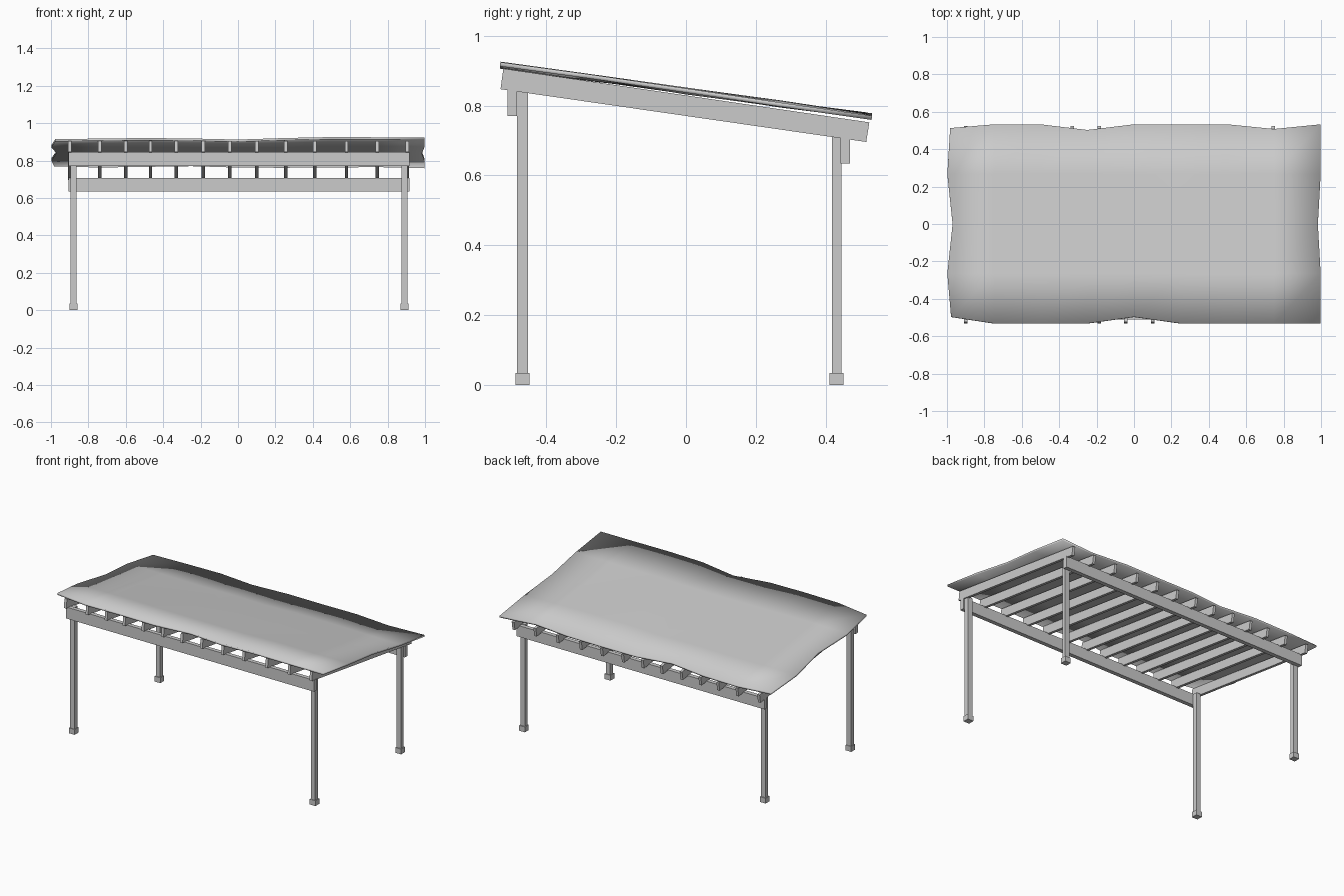
import bpy, bmesh, math, random

if "Cube" in bpy.data.objects:
    bpy.data.objects.remove(bpy.data.objects["Cube"])

random.seed(4)


def make(name, bm):
    bmesh.ops.recalc_face_normals(bm, faces=bm.faces)
    me = bpy.data.meshes.new(name)
    bm.to_mesh(me)
    bm.free()
    ob = bpy.data.objects.new(name, me)
    bpy.context.collection.objects.link(ob)
    return ob


def prism(name, profile, x0, x1):
    """Extrude a (y, z) profile along x."""
    bm = bmesh.new()
    f = bm.faces.new([bm.verts.new((x0, y, z)) for y, z in profile])
    new = bmesh.ops.extrude_face_region(bm, geom=[f])['geom']
    bmesh.ops.translate(bm, vec=(x1 - x0, 0, 0),
                        verts=[v for v in new if isinstance(v, bmesh.types.BMVert)])
    return make(name, bm)


def box(name, x0, x1, y0, y1, z0, z1):
    return prism(name, [(y0, z0), (y1, z0), (y1, z1), (y0, z1)], x0, x1)


# posts with square feet
for row, y, w, top in (("front", -0.468, 0.016, 0.842), ("back", 0.431, 0.0135, 0.712)):
    for side, x in (("left", -0.88), ("right", 0.89)):
        box(f"{row}_{side}_post", x - 0.016, x + 0.016, y - w, y + w, 0.0, top)
        box(f"{row}_{side}_foot", x - 0.021, x + 0.021, y - 0.02, y + 0.02, 0.0, 0.035)

# cross beams
box("front_beam", -0.906, 0.917, -0.511, -0.484, 0.77, 0.846)
box("back_beam", -0.906, 0.917, 0.442, 0.470, 0.634, 0.708)

# sloping rafters
rafter = [(-0.531, 0.847), (0.516, 0.696), (0.525, 0.752), (-0.523, 0.906)]
for i, x in enumerate((-0.90, -0.74, -0.60, -0.468, -0.33, -0.185, -0.045,
                       0.10, 0.255, 0.41, 0.58, 0.745, 0.905)):
    prism(f"rafter_{i + 1}", rafter, x - 0.009, x + 0.009)

# wavy roof sheet: coarse grid with pinched edges
pinch = {(0, 0): (0.02, 0.035), (4, 0): (0, 0.035),
         (0, 4): (0.015, -0.02), (3, 4): (0, -0.03), (7, 4): (0, -0.025),
         (0, 2): (0.028, 0), (8, 2): (-0.015, 0)}
bm = bmesh.new()
grid = []
for j in range(5):
    row = []
    for i in range(9):
        dx, dy = pinch.get((i, j), (0, 0))
        x, y = -0.998 + i * 0.2495 + dx, -0.532 + j * 0.266 + dy
        z = 0.841 - 0.1385 * y + random.uniform(-0.004, 0.006)
        row.append(bm.verts.new((x, y, z)))
    grid.append(row)
for j in range(4):
    for i in range(8):
        bm.faces.new((grid[j][i], grid[j][i + 1], grid[j + 1][i + 1], grid[j + 1][i]))
sheet = make("roof_sheet", bm)
for p in sheet.data.polygons:
    p.use_smooth = True
mod = sheet.modifiers.new("thickness", 'SOLIDIFY')
mod.thickness = 0.012
mod.offset = 0
